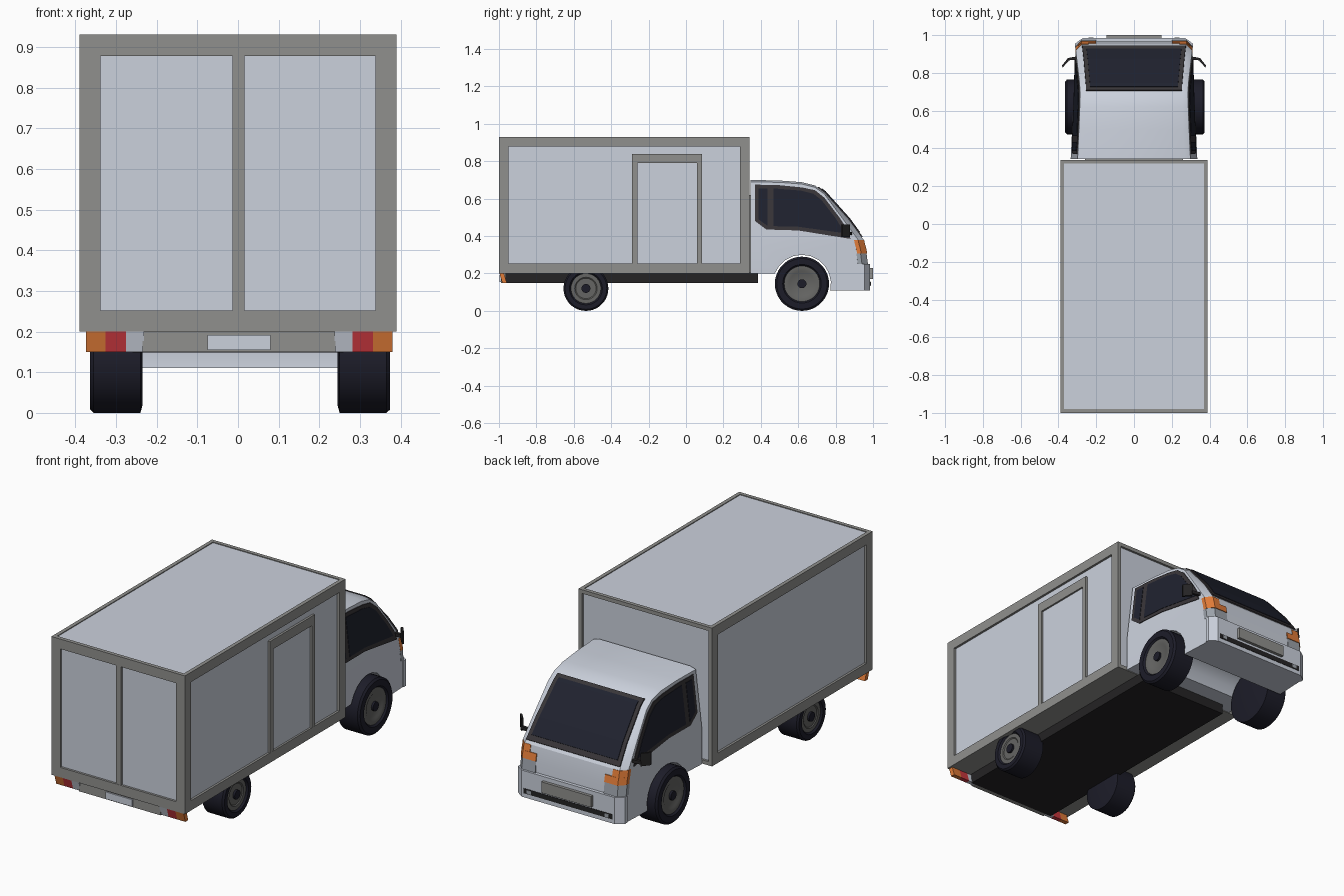
import bpy, bmesh
from math import sin, cos, pi, radians

if "Cube" in bpy.data.objects:
    bpy.data.objects.remove(bpy.data.objects["Cube"])


def material(name, r, g, b):
    m = bpy.data.materials.new(name)
    m.diffuse_color = (r, g, b, 1)
    m.use_nodes = True
    m.node_tree.nodes["Principled BSDF"].inputs["Base Color"].default_value = m.diffuse_color
    return m


WHITE = material("white_paint", 0.60, 0.64, 0.72)
GREY = material("grey_frame", 0.28, 0.28, 0.27)
RUBBER = material("rubber", 0.012, 0.012, 0.022)
BLACK = material("black_trim", 0.018, 0.017, 0.018)
TRIM = material("window_trim", 0.04, 0.036, 0.04)
GLASS = material("dark_glass", 0.014, 0.016, 0.028)
RIM = material("wheel_rim", 0.13, 0.13, 0.125)
ORANGE = material("orange_lamp", 0.75, 0.2, 0.04)
RED = material("red_lamp", 0.6, 0.04, 0.05)
LAMP = material("clear_lamp", 0.33, 0.36, 0.40)


def finish(name, bm, *mats, smooth=None):
    bmesh.ops.recalc_face_normals(bm, faces=bm.faces[:])
    me = bpy.data.meshes.new(name)
    bm.to_mesh(me)
    bm.free()
    ob = bpy.data.objects.new(name, me)
    bpy.context.collection.objects.link(ob)
    for m in mats:
        me.materials.append(m)
    if smooth:
        bpy.ops.object.select_all(action='DESELECT')
        ob.select_set(True)
        bpy.context.view_layer.objects.active = ob
        bpy.ops.object.shade_smooth_by_angle(angle=radians(smooth))
    return ob


def loft_bm(rings):
    """Closed solid through rings of equal point count, capped at both ends."""
    bm = bmesh.new()
    vs = [[bm.verts.new(p) for p in r] for r in rings]
    n = len(vs[0])
    for a, b in zip(vs, vs[1:]):
        for i in range(n):
            j = (i + 1) % n
            bm.faces.new((a[i], a[j], b[j], b[i]))
    bm.faces.new(vs[0])
    bm.faces.new(vs[-1])
    return bm


def loft(name, rings, mat, smooth=None):
    return finish(name, loft_bm(rings), mat, smooth=smooth)


def prism(name, plan, z0, z1, mat, lean=0.0):
    return loft(name, [[(x, y, z0) for x, y in plan], [(x, y - lean, z1) for x, y in plan]], mat)


def box(name, x0, x1, y0, y1, z0, z1, mat):
    return prism(name, [(x0, y0), (x1, y0), (x1, y1), (x0, y1)], z0, z1, mat)


# cargo box: grey frame with a recessed white panel on every wall and the roof
bm = loft_bm([[(x, y, z) for x, y in ((-.39, -1), (.39, -1), (.39, .34), (-.39, .34))]
              for z in (.2, .93)])
bmesh.ops.recalc_face_normals(bm, faces=bm.faces[:])
for f in bm.faces[:]:
    n = f.normal.copy()
    if n.z < -.5:
        continue
    border = .02 if n.z > .5 or n.y > .5 else .052
    bmesh.ops.inset_individual(bm, faces=[f], thickness=border, use_even_offset=True)
    inner = bmesh.ops.extrude_discrete_faces(bm, faces=[f])['faces'][0]
    inner.material_index = 1
    depth = .004 if n.z > .5 else .012
    bmesh.ops.translate(bm, verts=inner.verts[:], vec=-n * depth)
finish("cargo_box", bm, GREY, WHITE)
box("rear_door_post", -.014, .016, -.999, -.98, .24, .89, GREY)

# side door on the right wall only
for y0, y1 in ((-.29, -.26), (.06, .085)):
    box("side_door_jamb", .37, .3895, y0, y1, .24, .84, GREY)
box("side_door_header", .37, .3895, -.26, .06, .79, .84, GREY)
box("side_door", .37, .380, -.26, .06, .252, .79, WHITE)

# chassis, rear bumper, tail lamps and blank plate
box("chassis", -.26, .26, -.965, .385, .148, .205, BLACK)
box("rear_bumper", -.235, .24, -.99, -.965, .15, .2, GREY)
for s in (-1, 1):
    for name, a, b, m in (("tail_clear", .234, .279, WHITE), ("tail_red", .279, .329, RED),
                          ("tail_orange", .329, .377, ORANGE)):
        x0, x1 = sorted((s * a + .003, s * b + .003))
        prism(name, [(x0, -.982), (x1, -.982), (x1, -.958), (x0, -.958)], .15, .2, m, lean=.015)
box("rear_plate", -.075, .08, -.997, -.985, .155, .192, WHITE)


# wheels turned around the x axis
def lathe(name, prof, y, z, side, mat, n=36):
    rings = [[(side * x, y + r * cos(2 * pi * i / n), z + r * sin(2 * pi * i / n))
              for i in range(n)] for x, r in prof]
    return loft(name, rings, mat, smooth=35)


for tag, y, r, rim in (("front", .62, .145, .095), ("rear", -.535, .12, .08)):
    for s in (-1, 1):
        o = .005 * s
        lathe(tag + "_tyre", [(.24 + o, r * .85), (.245 + o, r), (.36 + o, r), (.369 + o, r * .93),
                              (.369 + o, rim + .008), (.355 + o, rim - .004)], y, r, s, RUBBER)
        lathe(tag + "_rim", [(.34 + o, rim), (.360 + o, rim), (.360 + o, rim * .75),
                             (.356 + o, rim * .68)], y, r, s, RIM)
        lathe(tag + "_hub", [(.34 + o, .024), (.367 + o, .024)], y, r, s, RUBBER, 20)


# cab: side profile with wheel arch, chamfered corners, leaning upper sides
def half_width(y, z):
    return .335 - .03 * (y - .35) / .63 - .12 * max(0, z - .385)


profile = [(.345, .2), (.345, .70), (.5, .697), (.62, .688), (.69, .67), (.74, .635),
           (.87, .49), (.95, .38), (.965, .30), (.97, .11)]
for i in range(11):
    a = radians(-13 + 172 * i / 10)
    profile.append((.62 + .155 * cos(a), .145 + .155 * sin(a)))
outer = [(y - .03, z) if y > .8 else (y, z - .01) if z > .6 else (y, z) for y, z in profile]
bm = loft_bm([[(x, y, z) for y, z in p] for x, p in
              ((-.335, outer), (-.305, profile), (.305, profile), (.335, outer))])
bmesh.ops.bisect_plane(bm, geom=bm.verts[:] + bm.edges[:] + bm.faces[:],
                       plane_co=(0, 0, .385), plane_no=(0, 0, 1))
for v in bm.verts:
    d = .335 - half_width(v.co.y, v.co.z)
    v.co.x -= d if v.co.x > 0 else -d
finish("cab", bm, WHITE, smooth=25)
box("cab_mount", -.26, .26, .33, .35, .2, .62, GREY)


# windscreen follows the cab profile
def screen(name, line, lift, margin, mat):
    poly = [(y + lift, z + lift) for y, z in line] + [(y - .01, z - .01) for y, z in line[::-1]]
    loft(name, [[(s * (half_width(y, z) - margin), y, z) for y, z in poly] for s in (-1, 1)], mat)


screen("windscreen_surround", [(.705, .6595), (.74, .635), (.87, .49), (.94, .394)], .004, .031, TRIM)
screen("windscreen_glass", [(.722, .6476), (.74, .635), (.87, .49), (.924, .416)], .006, .052, GLASS)


# side windows: surround, two panes
def pane(name, pts, s, lift, mat):
    loft(name, [[(s * (half_width(y, z) + d), y, z) for y, z in pts] for d in (-.01, lift)], mat)


surround = [(.37, .675), (.5, .672), (.62, .66), (.69, .645), (.74, .605), (.82, .5), (.86, .44),
            (.88, .385), (.6, .43), (.43, .435), (.37, .48)]
quarter = [(.387, .655), (.435, .655), (.435, .455), (.387, .49)]
door_pane = [(.467, .655), (.615, .643), (.68, .627), (.725, .592), (.80, .495), (.85, .415),
             (.6, .45), (.467, .453)]
for s in (-1, 1):
    pane("side_window_surround", surround, s, .004, TRIM)
    pane("quarter_glass", quarter, s, .006, GLASS)
    pane("door_glass", door_pane, s, .006, GLASS)
    # mirror and its arm
    prism("mirror", [(s * .345, .865), (s * .378, .828), (s * .382, .838), (s * .350, .878)],
          .395, .462, BLACK)
    prism("mirror_arm", [(s * .30, .87), (s * .30, .888), (s * .352, .878), (s * .350, .866)],
          .405, .422, BLACK)
    # corner lamps: stepped orange indicator above a clear headlamp
    corner = [(.29, .91), (.309, .915), (.309, .937), (.279, .969)]
    for name, inner, z0, z1, m, y in (("indicator", .24, .345, .38, ORANGE, -.009),
                                      ("indicator_step", .20, .308, .345, ORANGE, 0),
                                      ("headlamp", .20, .25, .308, LAMP, .004)):
        plan = [(s * a, b + y) for a, b in corner + [(inner, .969), (inner, .91)]]
        prism(name, plan, z0, z1, m, lean=.008)

# front bumper with air slot, fog lamps and blank plate
prism("front_bumper", [(-.312, .935), (-.312, .955), (-.272, .984), (.272, .984),
                       (.312, .955), (.312, .935)], .11, .25, WHITE)
box("bumper_slot", -.26, .26, .975, .986, .132, .158, BLACK)
for s in (-1, 1):
    x0, x1 = sorted((s * .215, s * .24))
    box("fog_lamp", x0, x1, .975, .988, .136, .154, LAMP)
box("front_plate", -.145, .145, .98, 1.0, .17, .228, GREY)
